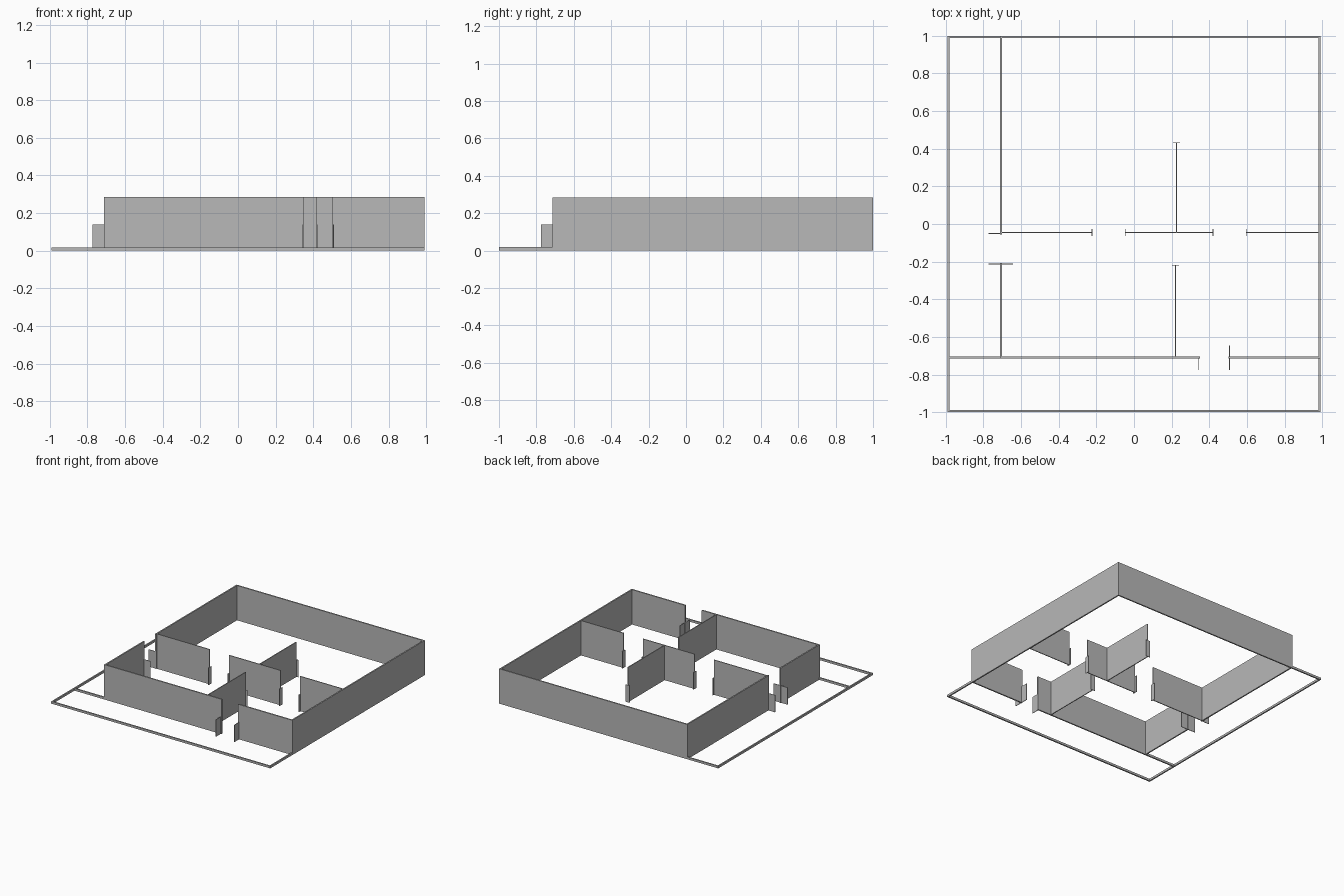
import bpy

cube = bpy.data.objects.get("Cube")
if cube:
    bpy.data.objects.remove(cube, do_unlink=True)

grey = bpy.data.materials.new("plain grey")
grey.use_nodes = True
grey.diffuse_color = (0.48, 0.48, 0.48, 1)
grey.node_tree.nodes["Principled BSDF"].inputs["Base Color"].default_value = (0.48, 0.48, 0.48, 1)

WALL, JAMB, CURB = 0.285, 0.14, 0.018   # heights
EX, EY = 0.992, 1.0                     # outer half sizes
T = 0.011                               # outer wall thickness
TH = 0.007                              # partition thickness
PL = 0.004                              # door plate thickness


def box(name, x0, x1, y0, y1, height):
    """Upright block standing on the ground between the given limits."""
    bpy.ops.mesh.primitive_cube_add(size=1, location=((x0 + x1) / 2, (y0 + y1) / 2, height / 2))
    ob = bpy.context.object
    ob.name = name
    ob.scale = (x1 - x0, y1 - y0, height)
    bpy.ops.object.transform_apply(location=False, rotation=False, scale=True)
    ob.data.materials.append(grey)
    return ob


def along_x(name, y, x0, x1, height=WALL, t=TH):
    return box(name, x0, x1, y - t / 2, y + t / 2, height)


def along_y(name, x, y0, y1, height=WALL, t=TH):
    return box(name, x - t / 2, x + t / 2, y0, y1, height)


PX, PY = -0.707, -0.709   # lines of the left and front house walls
MY = -0.045               # line of the middle partition
EDGE_X, EDGE_Y = EX - T / 2, EY - T / 2

# Low curb around the plot
along_x("front_curb", -EDGE_Y, -EX, EX, CURB, T)
along_y("left_curb", -EDGE_X, -EY + T, EY, CURB, T)
along_y("right_curb", EDGE_X, -EY + T, PY, CURB, T)
along_x("back_curb", EDGE_Y, -EX + T, PX, CURB, T)
along_x("side_curb", PY, -EX + T, PX, CURB, T)

# Tall outer walls, with door gaps
along_x("back_wall", EDGE_Y, PX - T / 2, EX, WALL, T)
along_y("right_wall", EDGE_X, PY - T / 2, EY - T, WALL, T)
along_y("left_wall_back", PX, -0.055, EY - T, WALL, T)
along_y("left_wall_front", PX, PY + T / 2, -0.207, WALL, T)
along_x("front_wall_left", PY, PX - T / 2, 0.35, WALL, T)
along_x("front_wall_right", PY, 0.502, EX - T, WALL, T)

# Inner partitions
along_x("middle_wall_left", MY, PX + T / 2, -0.223)
along_x("middle_wall_centre", MY, -0.047, 0.42)
along_x("middle_wall_right", MY, 0.597, EX - T)
along_y("back_partition", 0.226, MY + TH / 2, 0.43)
along_y("front_partition", 0.221, PY + T / 2, -0.22)

# Small plates capping the partition ends
R = 0.019
for i, x in enumerate((-0.223, -0.047, 0.42, 0.597)):
    along_y(f"middle_door_plate_{i + 1}", x, MY - R, MY + R, JAMB, PL)
along_x("back_partition_plate", 0.432, 0.226 - R, 0.226 + R, JAMB, PL)
along_x("front_partition_plate", -0.219, 0.221 - R, 0.221 + R, JAMB, PL)

# Wider plates beside the outer doors
along_x("side_door_plate_back", -0.05, -0.773, PX, JAMB, PL)
along_x("side_door_plate_front", -0.213, -0.773, -0.643, JAMB, PL)
along_y("front_door_plate_left", 0.342, -0.775, PY, JAMB, PL)
along_y("front_door_plate_right", 0.508, -0.775, -0.645, JAMB, PL)
